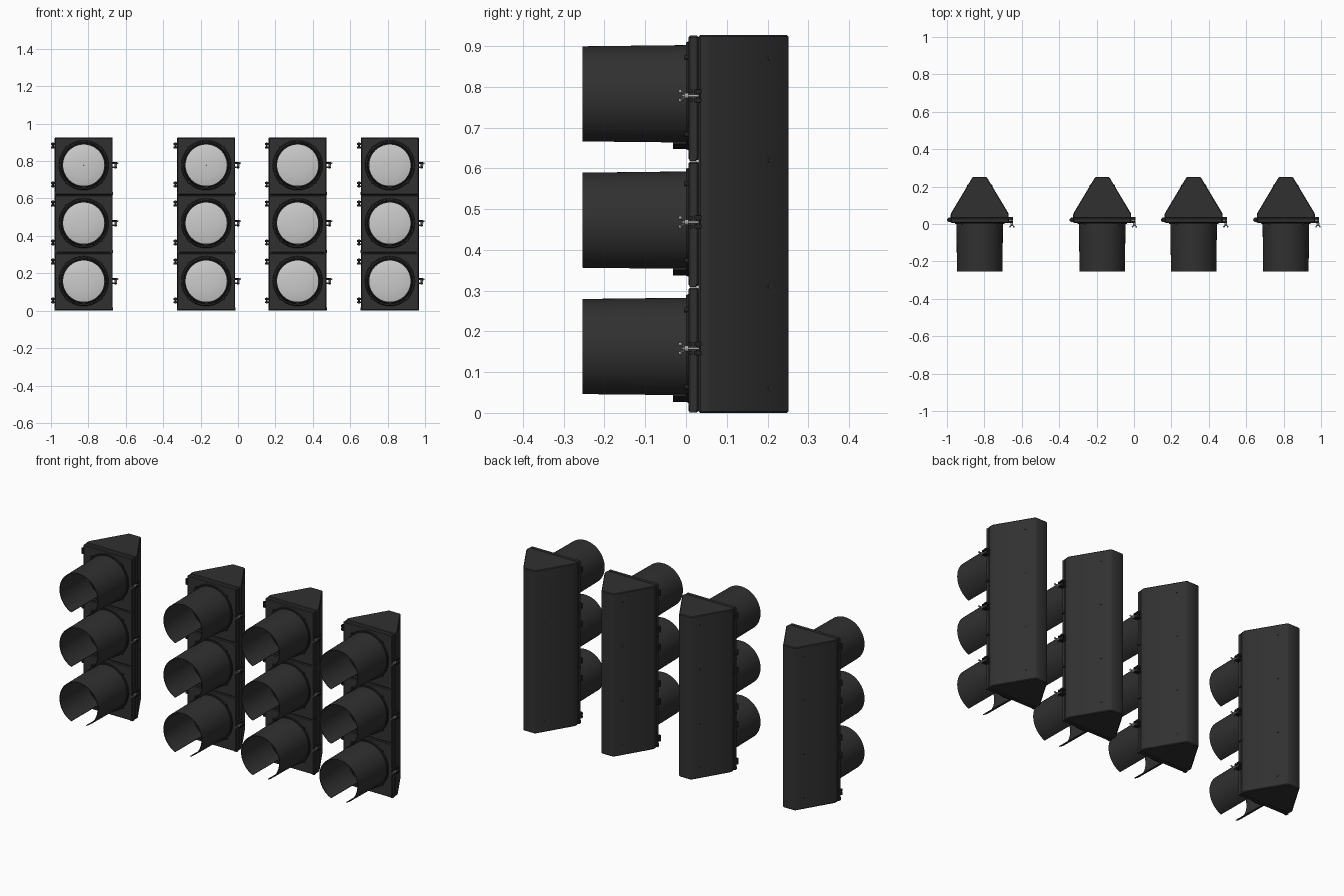
import bpy, bmesh, math
from mathutils import Matrix, Vector

if "Cube" in bpy.data.objects:
    bpy.data.objects.remove(bpy.data.objects["Cube"])

HEADS = [-0.825, -0.17, 0.319, 0.812]     # x of each signal head
LAMPS = [0.16, 0.47, 0.78]                # z of each lamp


def material(name, v):
    m = bpy.data.materials.new(name)
    m.diffuse_color = (v, v, v, 1)
    m.use_nodes = True
    m.node_tree.nodes["Principled BSDF"].inputs["Base Color"].default_value = m.diffuse_color
    return m


BLACK = material("black_plastic", 0.03)
RUBBER = material("dark_rubber", 0.015)
METAL = material("steel", 0.4)


def finish(bm, name, mat=None):
    """Smooth shading with sharp edges, stored as a shared mesh."""
    bmesh.ops.recalc_face_normals(bm, faces=bm.faces)
    for f in bm.faces:
        f.smooth = True
    for e in bm.edges:
        e.smooth = e.calc_face_angle(0) < 0.55
    me = bpy.data.meshes.new(name)
    bm.to_mesh(me)
    bm.free()
    if mat:
        me.materials.append(mat)
    return me


def bevel(bm, width):
    bmesh.ops.bevel(bm, geom=bm.edges[:], offset=width, segments=1, affect='EDGES')


def box(bm, lo, hi, rot=None):
    lo, hi = Vector(lo), Vector(hi)
    m = Matrix.Translation((lo + hi) / 2) @ (rot or Matrix()) @ Matrix.Diagonal((*(hi - lo), 1))
    bmesh.ops.create_cube(bm, size=1, matrix=m)


def rod(bm, a, b, r, n=12):
    a, b = Vector(a), Vector(b)
    rot = (b - a).to_track_quat('Z', 'Y').to_matrix().to_4x4()
    bmesh.ops.create_cone(bm, cap_ends=True, segments=n, radius1=r, radius2=r,
                          depth=(b - a).length, matrix=Matrix.Translation((a + b) / 2) @ rot)


def sweep(bm, section, start=0, end=360, n=64):
    """Turn a closed (radius, y) section around the lamp axis; angle 0 is the bottom."""
    full = end - start == 360
    rings = []
    for i in range(n if full else n + 1):
        a = math.radians(start + (end - start) * i / n)
        rings.append([bm.verts.new((r * math.sin(a), y, -r * math.cos(a))) for r, y in section])
    k = len(section)
    for i in range(n):
        p, q = rings[i], rings[(i + 1) % len(rings)]
        for j in range(k):
            bm.faces.new((p[j], p[(j + 1) % k], q[(j + 1) % k], q[j]))
    if not full:
        bm.faces.new(rings[0])
        bm.faces.new(rings[-1])


# tapered housing
bm = bmesh.new()
half = [(0.155, 0.031), (0.155, 0.055), (0.037, 0.252)]
outline = half + [(-x, y) for x, y in reversed(half)]
base = bm.faces.new([bm.verts.new((x, y, 0)) for x, y in outline])
top = bmesh.ops.extrude_face_region(bm, geom=[base])
bmesh.ops.translate(bm, verts=[g for g in top["geom"] if isinstance(g, bmesh.types.BMVert)],
                    vec=(0, 0, 0.927))
bmesh.ops.recalc_face_normals(bm, faces=bm.faces)
bevel(bm, 0.004)
housing = finish(bm, "housing", BLACK)

# screw heads on the tapered sides
bm = bmesh.new()
nrm = Vector((0.197, 0.118, 0)).normalized()
for z in (0.06, 0.31, 0.62, 0.87):
    for s in (-1, 1):
        d = Vector((nrm.x * s, nrm.y, 0))
        p = Vector((0.065 * s, 0.205, z))
        rod(bm, p - d * 0.004, p + d * 0.003, 0.005)
screws = finish(bm, "housing_screws", BLACK)

# door with small lips at its lower corners
bm = bmesh.new()
box(bm, (-0.154, 0.006, -0.153), (0.154, 0.0315, 0.153))
bevel(bm, 0.004)
for s in (-1, 1):
    box(bm, (0.148 * s - 0.008, 0.008, -0.154), (0.148 * s + 0.008, 0.025, -0.138))
door = finish(bm, "door", BLACK)

# raised bezel around the lens, with a drip lip underneath
bm = bmesh.new()
sweep(bm, [(0.110, 0.01), (0.110, -0.004), (0.116, -0.004), (0.118, 0.0),
           (0.131, 0.0), (0.135, 0.01)])
sweep(bm, [(0.121, 0.002), (0.121, -0.032), (0.131, -0.032), (0.131, 0.002)], -26, 26, 14)
for a in (45, 135, 225, 315):             # visor fixing screws
    c = Vector((math.sin(math.radians(a)) * 0.134, 0, math.cos(math.radians(a)) * 0.134))
    rod(bm, c + Vector((0, 0.01, 0)), c + Vector((0, -0.004, 0)), 0.006)
bezel = finish(bm, "bezel", RUBBER)

# shallow domed lens
bm = bmesh.new()
sweep(bm, [(0.113, 0.008), (0.113, 0.0), (0.09, -0.006), (0.055, -0.010),
           (0.02, -0.012), (0.0005, -0.012), (0.0005, 0.008)])
lens = finish(bm, "lens")

# tunnel visor with an open slot along the bottom
bm = bmesh.new()
sweep(bm, [(0.1245, 0.004), (0.1215, -0.2545), (0.1180, -0.2545), (0.1205, 0.004)], 23, 337, 60)
visor = finish(bm, "visor", BLACK)

# pair of hinges on the left
bm = bmesh.new()
for z in (-0.104, 0.104):
    for dz in (-0.009, 0.009):
        box(bm, (-0.168, 0.010, z + dz - 0.005), (-0.150, 0.034, z + dz + 0.005))
        rod(bm, (-0.164, 0.022, z + dz - 0.005), (-0.164, 0.022, z + dz + 0.005), 0.011)
    rod(bm, (-0.165, 0.022, z - 0.016), (-0.165, 0.022, z + 0.016), 0.005)
hinges = finish(bm, "hinges", RUBBER)

# latch lugs on the right
bm = bmesh.new()
for dz in (-0.011, 0.011):
    box(bm, (0.150, 0.020, dz - 0.005), (0.178, 0.038, dz + 0.005))
    box(bm, (0.150, 0.006, dz - 0.004), (0.178, 0.016, dz + 0.004))
rod(bm, (0.170, 0.030, -0.017), (0.170, 0.030, 0.017), 0.005)
latch = finish(bm, "latch_lugs", RUBBER)

# swing bolt and wing nut
bm = bmesh.new()
rod(bm, (0.172, 0.032, 0), (0.172, -0.010, 0), 0.0032)
rod(bm, (0.172, 0.006, 0), (0.172, -0.004, 0), 0.007)
for s in (-1, 1):
    tip = (0.172 + 0.010 * s, -0.014, 0.011 * s)
    rod(bm, (0.172, -0.001, 0.003 * s), tip, 0.0028, 8)
    bmesh.ops.create_icosphere(bm, subdivisions=2, radius=0.0045, matrix=Matrix.Translation(tip))
wing_nut = finish(bm, "wing_nut", METAL)

# place all parts on every head
for i, x in enumerate(HEADS, 1):
    placed = [(housing, 0), (screws, 0)]
    for z in LAMPS:
        zd = z if z != LAMPS[1] else 0.4635
        placed += [(door, 0.1545 + 0.309 * LAMPS.index(z))]
        placed += [(m, z - 0.002) for m in (bezel, lens, visor, hinges, latch, wing_nut)]
    for me, z in placed:
        ob = bpy.data.objects.new(f"{me.name}_{i}", me)
        ob.location = (x, 0, z)
        bpy.context.collection.objects.link(ob)
